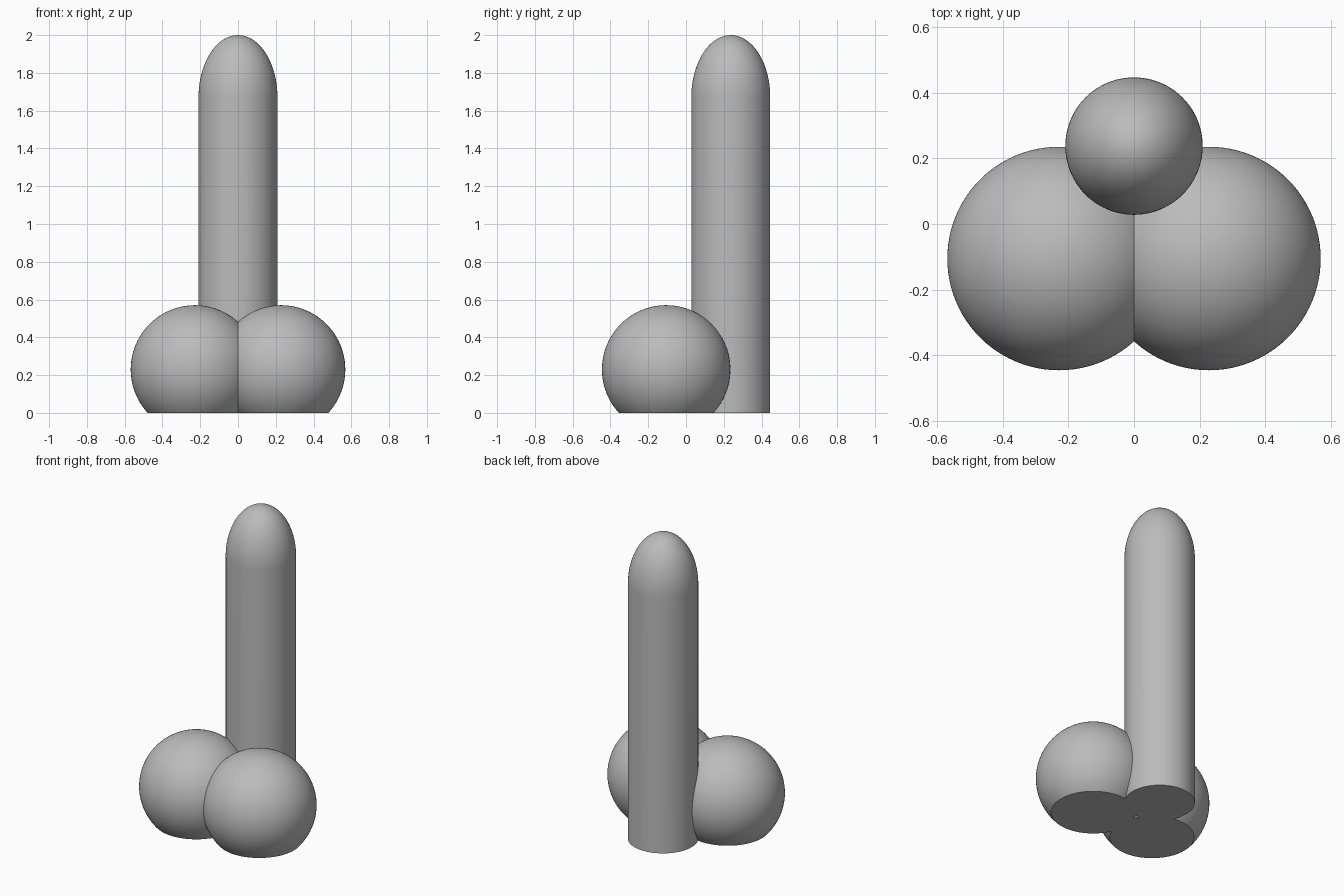
import bpy, bmesh, math
from mathutils import Matrix, Vector

cube = bpy.data.objects.get("Cube")
if cube:
    bpy.data.objects.remove(cube, do_unlink=True)

grey = bpy.data.materials.new("plain_grey")
grey.use_nodes = True
colour = (0.5, 0.5, 0.5, 1)
grey.diffuse_color = colour
grey.node_tree.nodes["Principled BSDF"].inputs["Base Color"].default_value = colour

SEGMENTS = 96


def lathe(profile, centre):
    """Turn a (radius, height) profile around a vertical axis."""
    bm = bmesh.new()
    verts = [bm.verts.new((r, 0, z)) for r, z in profile]
    edges = [bm.edges.new(pair) for pair in zip(verts, verts[1:])]
    bmesh.ops.spin(bm, geom=verts + edges, cent=(0, 0, 0), axis=(0, 0, 1),
                   angle=math.tau, steps=SEGMENTS, use_duplicate=False)
    bmesh.ops.remove_doubles(bm, verts=bm.verts, dist=1e-5)
    bmesh.ops.translate(bm, verts=bm.verts, vec=Vector(centre))
    return bm


def finish(bm, name):
    """Turn the bmesh into a smooth-shaded object with sharp rims."""
    bmesh.ops.recalc_face_normals(bm, faces=bm.faces)
    mesh = bpy.data.meshes.new(name)
    bm.to_mesh(mesh)
    bm.free()
    mesh.materials.append(grey)
    obj = bpy.data.objects.new(name, mesh)
    bpy.context.collection.objects.link(obj)
    bpy.ops.object.select_all(action="DESELECT")
    obj.select_set(True)
    bpy.context.view_layer.objects.active = obj
    bpy.ops.object.shade_smooth_by_angle(angle=math.radians(35))
    return obj


# Upright column with an elliptical dome
radius, shoulder, top = 0.209, 1.67, 2.0
arc = [i / 32 * math.pi / 2 for i in range(33)]
dome = [(radius * math.cos(a), shoulder + (top - shoulder) * math.sin(a)) for a in arc]
finish(lathe([(0, 0), (radius, 0)] + dome, (0, 0.237, 0)), "column")

# Left base sphere, flattened at the ground and trimmed at the centre plane
ball, height = 0.34, 0.23
start = -math.asin(height / ball)
arc = [start + i / 64 * (math.pi / 2 - start) for i in range(65)]
globe = [(ball * math.cos(a), height + ball * math.sin(a)) for a in arc]
bm = lathe([(0, 0)] + globe, (0.228, -0.105, 0))
bmesh.ops.bisect_plane(bm, geom=bm.verts[:] + bm.edges[:] + bm.faces[:],
                       plane_co=(0, 0, 0), plane_no=(1, 0, 0), clear_inner=True)
spheres = finish(bm, "base_spheres")

# Right base sphere, mirrored, with a crisp seam between the two
for edge in spheres.data.edges:
    if all(abs(spheres.data.vertices[v].co.x) < 1e-4 for v in edge.vertices):
        edge.use_edge_sharp = True
mirror = spheres.modifiers.new("Mirror", "MIRROR")
mirror.use_clip = True
